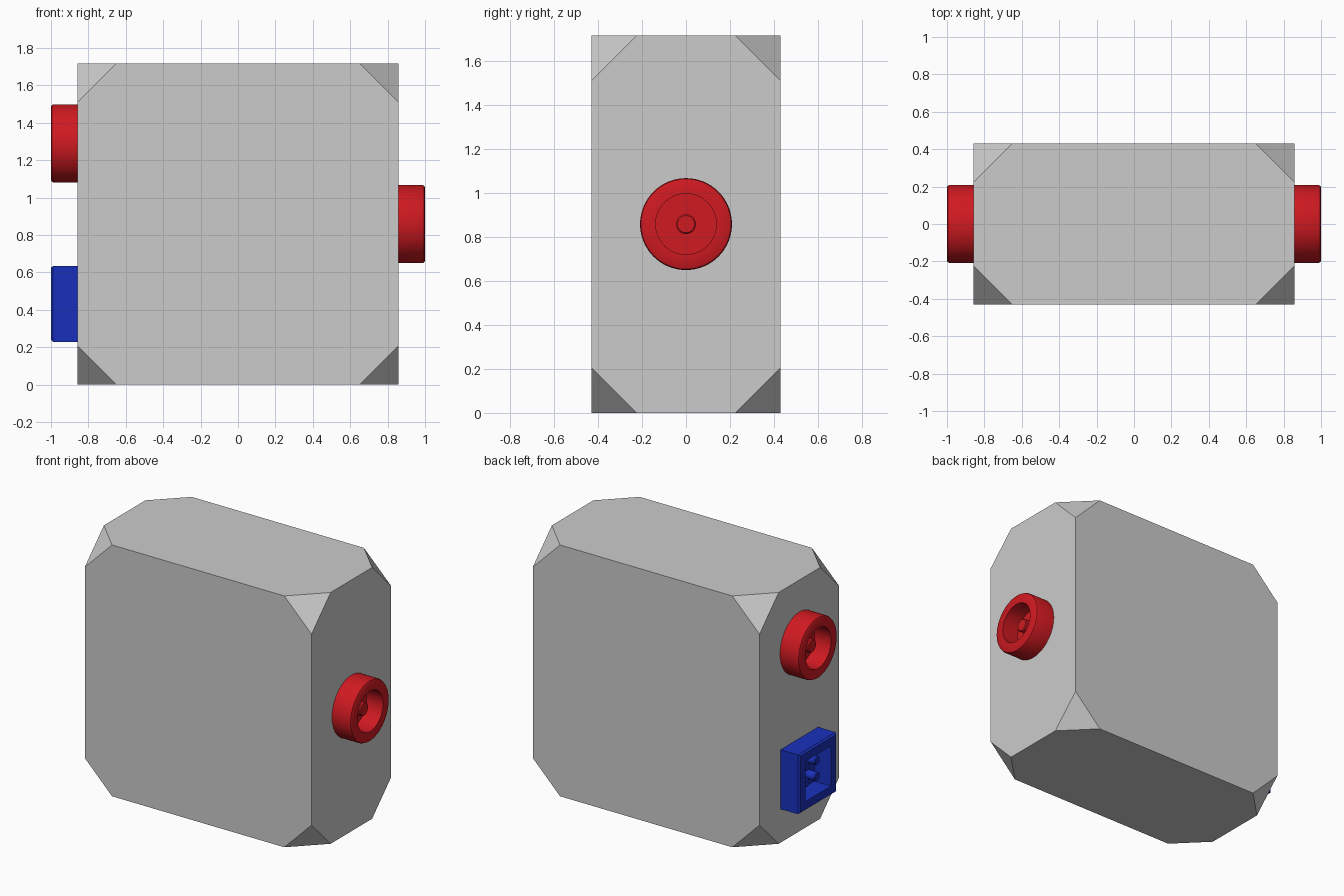
import bpy, bmesh, math
from mathutils import Matrix, Vector

if "Cube" in bpy.data.objects:
    bpy.data.objects.remove(bpy.data.objects["Cube"])

HX, HY, H, CUT = 0.857, 0.43, 1.717, 0.206   # body half sizes, height, corner cut
OUT, FLOOR, TIP = 1.0, 0.875, 0.955          # port rim, socket floor and pin tip (x)


def material(name, color):
    m = bpy.data.materials.new(name)
    m.diffuse_color = color
    m.use_nodes = True
    m.node_tree.nodes["Principled BSDF"].inputs["Base Color"].default_value = m.diffuse_color
    return m


RED = material("red", (0.62, 0.01, 0.015, 1))
BLUE = material("blue", (0.01, 0.03, 0.5, 1))


def finish(bm, name, mat=None, smooth=True):
    bmesh.ops.recalc_face_normals(bm, faces=bm.faces)
    me = bpy.data.meshes.new(name)
    bm.to_mesh(me)
    bm.free()
    ob = bpy.data.objects.new(name, me)
    bpy.context.collection.objects.link(ob)
    if mat:
        me.materials.append(mat)
    if smooth:
        bpy.ops.object.select_all(action='DESELECT')
        ob.select_set(True)
        bpy.context.view_layer.objects.active = ob
        bpy.ops.object.shade_smooth_by_angle(angle=math.radians(35))
    return ob


def lathe(name, profile, n, side, y, z, mat, turn=0.0, smooth=True):
    """Spin (x, radius) points about the x axis; close the ends as caps."""
    bm = bmesh.new()
    rings = [[bm.verts.new((side * x, y + r * math.cos(a), z + r * math.sin(a)))
              for a in (turn + 2 * math.pi * i / n for i in range(n))]
             for x, r in profile]
    for a, b in zip(rings, rings[1:]):
        for i in range(n):
            j = (i + 1) % n
            bm.faces.new((a[i], a[j], b[j], b[i]))
    bm.faces.new(rings[0])
    bm.faces.new(rings[-1])
    return finish(bm, name, mat, smooth)


def pin(name, side, y, z, r, mat):
    lathe(name, [(FLOOR - 0.01, r), (TIP - 0.006, r), (TIP, r - 0.006)], 24, side, y, z, mat)


def round_port(name, side, z):
    R, r = 0.209, 0.138
    lathe(name + "_socket",
          [(HX - 0.01, R), (OUT - 0.015, R), (OUT - 0.005, R - 0.004), (OUT, R - 0.012),
           (OUT, r), (FLOOR, r)], 64, side, 0, z, RED)
    pin(name + "_pin", side, 0, z, 0.045, RED)


# Body: a block with its eight corners cut off
bm = bmesh.new()
bmesh.ops.create_cube(bm, size=1, matrix=Matrix.Translation((0, 0, H / 2))
                      @ Matrix.Diagonal((2 * HX, 2 * HY, H, 1)))
corners = [v.co.copy() for v in bm.verts]
centre = Vector((0, 0, H / 2))
for c in corners:
    s = [math.copysign(1, d) for d in c - centre]
    n = Vector(s).normalized()
    bmesh.ops.holes_fill(bm, edges=[
        e for e in bmesh.ops.bisect_plane(
            bm, geom=bm.verts[:] + bm.edges[:] + bm.faces[:],
            plane_co=c - Vector((s[0] * CUT, 0, 0)), plane_no=n,
            clear_outer=True)["geom_cut"] if isinstance(e, bmesh.types.BMEdge)])
finish(bm, "body", smooth=False)

# Round ports with a centre pin
round_port("right_port", 1, H / 2)
round_port("upper_left_port", -1, 1.29)

# Square port: four-sided lathe turned 45 degrees, with four pins
Q, ZB = math.sqrt(2), 0.432
lathe("square_port_socket",
      [(HX - 0.01, 0.203 * Q), (OUT - 0.012, 0.203 * Q), (OUT, 0.193 * Q),
       (OUT, 0.137 * Q), (FLOOR, 0.137 * Q)], 4, -1, 0, ZB, BLUE, math.pi / 4, False)
for y in (-0.055, 0.055):
    for dz in (-0.055, 0.055):
        pin("square_port_pin", -1, y, ZB + dz, 0.03, BLUE)
